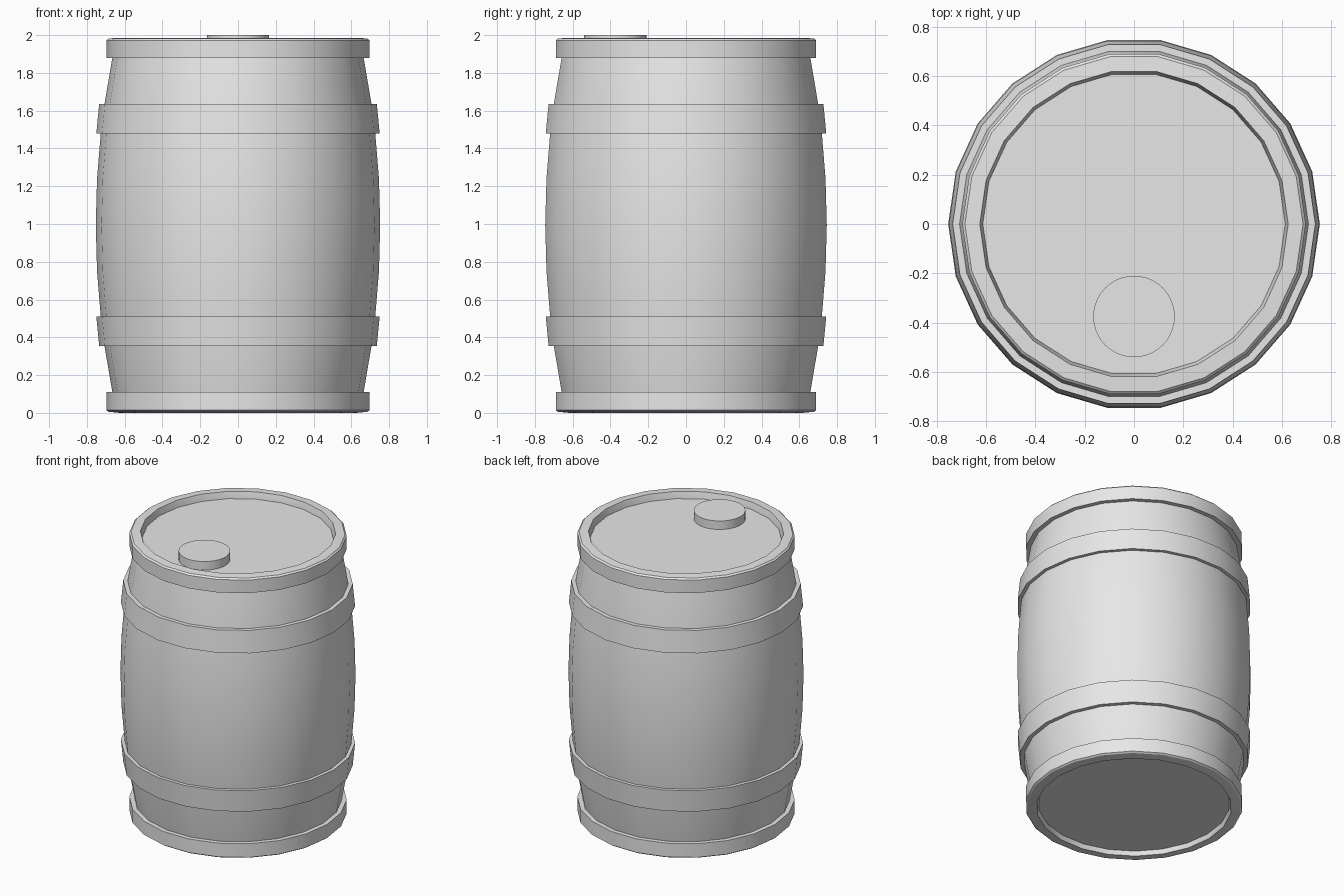
import bpy
import bmesh
from math import cos, sin, pi, radians

cube = bpy.data.objects.get("Cube")
if cube:
    bpy.data.objects.remove(cube, do_unlink=True)

SIDES = 22
MIDDLE = 0.995

grey = bpy.data.materials.new("light_grey")
grey.use_nodes = True
colour = (0.8, 0.8, 0.8, 1)
grey.diffuse_color = colour
grey.node_tree.nodes["Principled BSDF"].inputs["Base Color"].default_value = colour


def lathe(name, profile, sides=SIDES, closed=False, centre=(0, 0)):
    """Spin (radius, height) points around z; a closed profile makes a ring."""
    bm = bmesh.new()
    rings = []
    for r, z in profile:
        angles = [2 * pi * i / sides for i in range(sides)]
        rings.append([bm.verts.new((centre[0] + r * cos(a),
                                    centre[1] + r * sin(a), z)) for a in angles])
    pairs = list(zip(rings, rings[1:]))
    if closed:
        pairs.append((rings[-1], rings[0]))
    else:
        bm.faces.new(rings[0])
        bm.faces.new(rings[-1])
    for low, high in pairs:
        for i in range(sides):
            j = (i + 1) % sides
            bm.faces.new((low[i], low[j], high[j], high[i]))
    bmesh.ops.recalc_face_normals(bm, faces=bm.faces)
    mesh = bpy.data.meshes.new(name)
    bm.to_mesh(mesh)
    bm.free()
    mesh.materials.append(grey)
    obj = bpy.data.objects.new(name, mesh)
    bpy.context.collection.objects.link(obj)
    bpy.ops.object.select_all(action='DESELECT')
    obj.select_set(True)
    bpy.context.view_layer.objects.active = obj
    bpy.ops.object.shade_smooth_by_angle(angle=radians(30))
    return obj


def flipped(profile):
    return [(r, 2 * MIDDLE - z) for r, z in profile]


# Bulging body, whose flat ends are the recessed lid and floor
heights = [0.03, 0.11, 0.36, 0.51, 0.75, MIDDLE, 1.24, 1.48, 1.63, 1.88, 1.94]
lathe("barrel_body", [(0.753 - 0.112 * (z - MIDDLE) ** 2, z) for z in heights])

# Slightly conical hoops
hoop = [(0.69, 1.48), (0.75, 1.48), (0.735, 1.635), (0.67, 1.635)]
lathe("upper_hoop", hoop, closed=True)
lathe("lower_hoop", flipped(hoop), closed=True)

# End rims with a small outer chamfer around the recesses
top_rim = [(0.61, 1.88), (0.696, 1.88), (0.696, 1.972), (0.685, 1.982),
           (0.625, 1.986), (0.61, 1.93)]
bottom_rim = [(0.61, 0.11), (0.696, 0.11), (0.696, 0.014), (0.685, 0.006),
              (0.625, 0.0), (0.61, 0.04)]
lathe("top_rim", top_rim, closed=True)
lathe("bottom_rim", bottom_rim, closed=True)

# Round stopper near the front of the lid
lathe("stopper", [(0.165, 1.92), (0.165, 2.0)], sides=40, centre=(0, -0.375))
